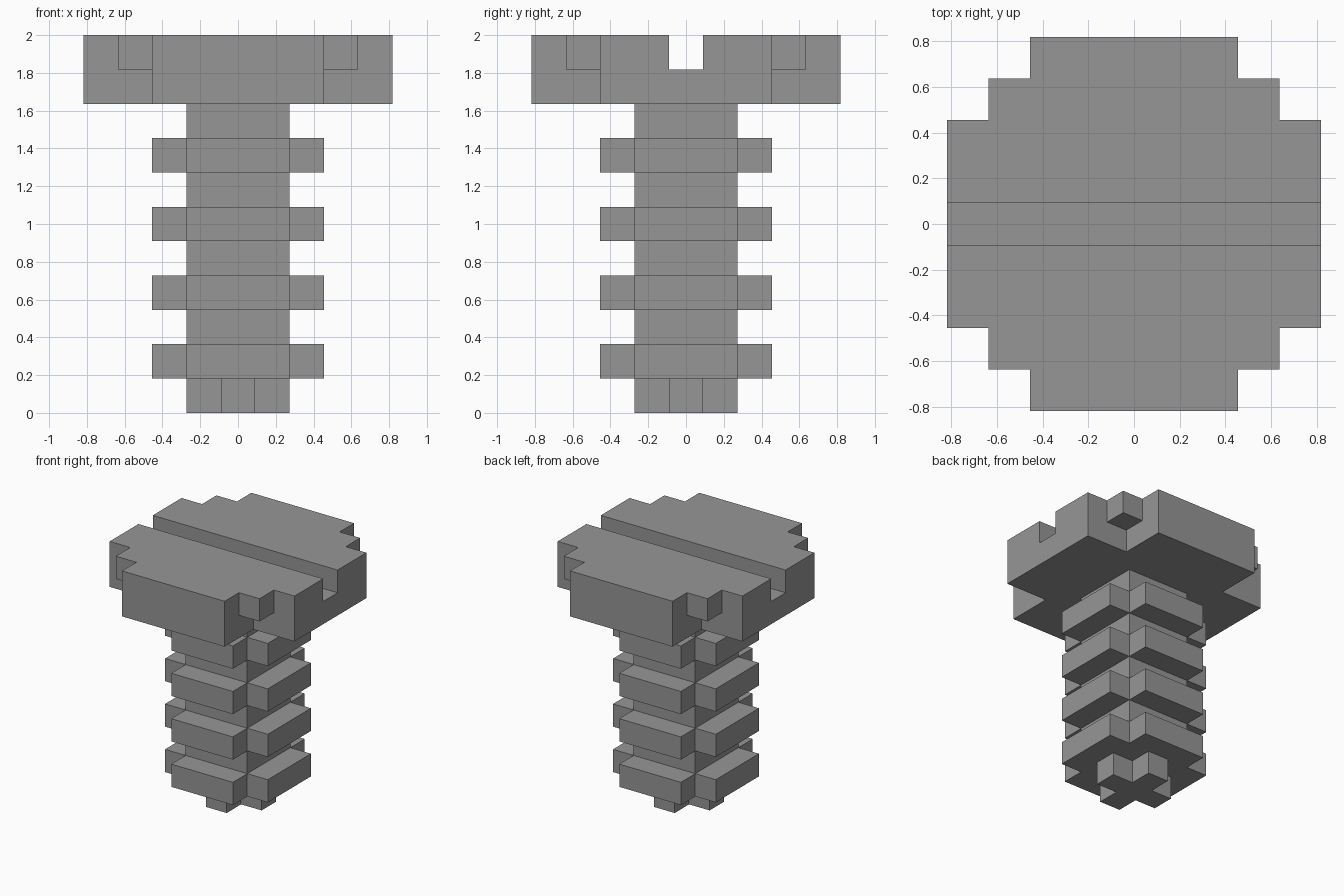
import bpy, bmesh, math

if "Cube" in bpy.data.objects:
    bpy.data.objects.remove(bpy.data.objects["Cube"])

U = 2 / 11  # edge length of one block; the screw is 11 blocks tall

grey = bpy.data.materials.new("steel_grey")
grey.diffuse_color = (0.305, 0.305, 0.305, 1)
grey.use_nodes = True
grey.node_tree.nodes["Principled BSDF"].inputs["Base Color"].default_value = grey.diffuse_color


def cross(x, y, long, short):
    """True inside a plus shape with the given half lengths in blocks."""
    a, b = abs(x), abs(y)
    return (a <= long and b <= short) or (a <= short and b <= long)


def layer(z, rule):
    return {(x, y, z) for x in range(-4, 5) for y in range(-4, 5) if rule(x, y)}


parts = {}
# Narrow plus-shaped point
parts["tip"] = layer(0, lambda x, y: cross(x, y, 1, 0))
# Square shank sections between plus-shaped thread rings
parts["shank"] = set()
for i, z in enumerate((1, 3, 5, 7)):
    parts[f"thread_{i + 1}"] = layer(z, lambda x, y: cross(x, y, 2, 1))
    parts["shank"] |= layer(z + 1, lambda x, y: max(abs(x), abs(y)) <= 1)
# Head: plus-shaped lower layer, rounder slotted upper layer
parts["head"] = layer(9, lambda x, y: cross(x, y, 4, 2)) | layer(
    10, lambda x, y: y != 0 and (cross(x, y, 4, 2) or max(abs(x), abs(y)) <= 3))

solid = set().union(*parts.values())


def build(name, cells):
    """Skin a set of blocks, keeping only outside faces, merged where flat."""
    bm = bmesh.new()
    for c in cells:
        for axis in range(3):
            for s in (-1, 1):
                n = list(c)
                n[axis] += s
                if tuple(n) in solid:
                    continue
                corners = []
                for p, q in ((-1, -1), (1, -1), (1, 1), (-1, 1))[::s]:
                    v = [c[0], c[1], c[2] + 0.5]
                    v[axis] += s / 2
                    v[(axis + 1) % 3] += p / 2
                    v[(axis + 2) % 3] += q / 2
                    corners.append(bm.verts.new([k * U for k in v]))
                bm.faces.new(corners)
    bmesh.ops.remove_doubles(bm, verts=bm.verts, dist=0.001)
    bmesh.ops.dissolve_limit(bm, angle_limit=math.radians(1),
                             verts=bm.verts, edges=bm.edges)
    mesh = bpy.data.meshes.new(name)
    bm.to_mesh(mesh)
    bm.free()
    mesh.materials.append(grey)
    bpy.context.collection.objects.link(bpy.data.objects.new(name, mesh))


for part_name, part_cells in parts.items():
    build(part_name, part_cells)
